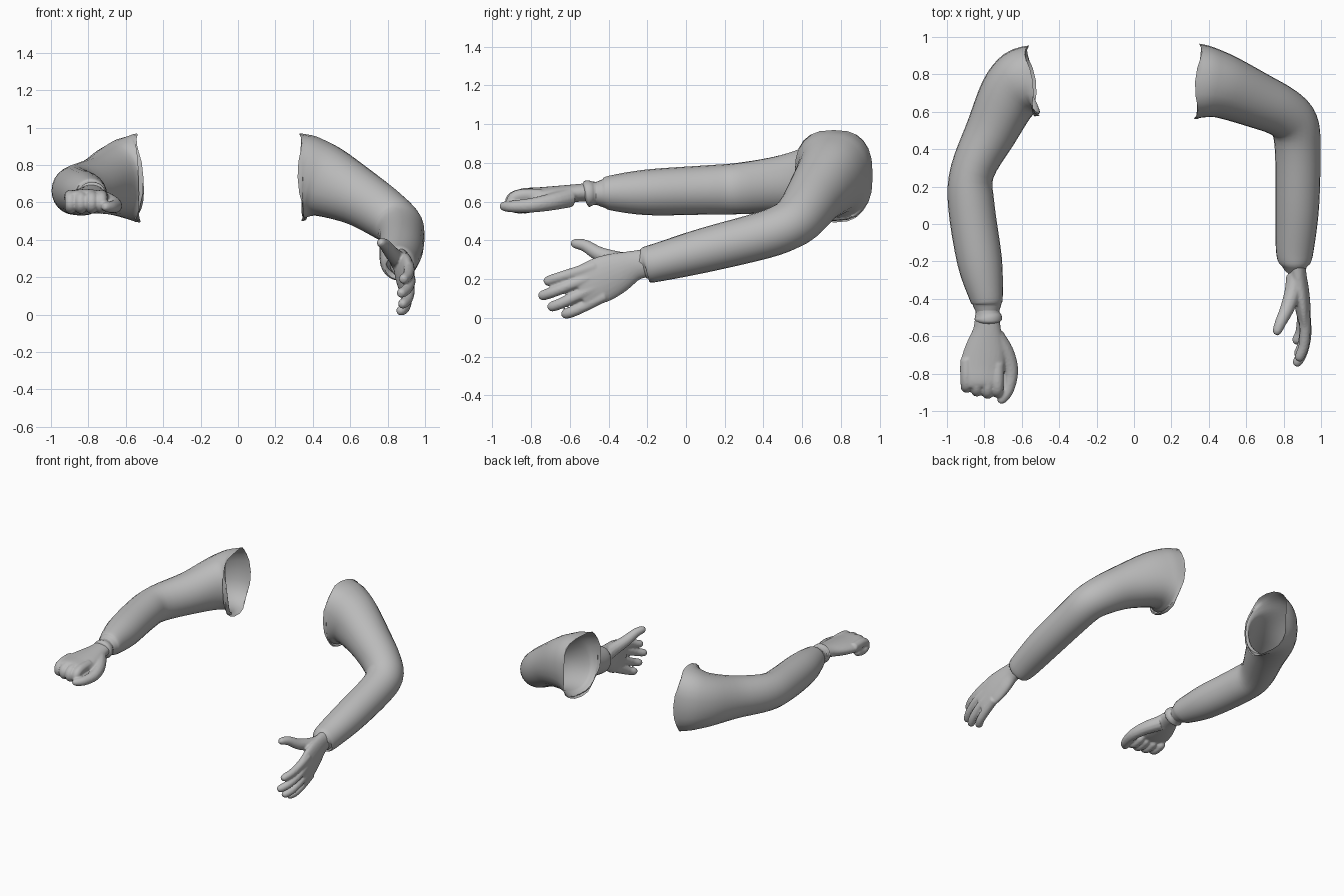
import bpy, bmesh, math
from mathutils import Vector

if "Cube" in bpy.data.objects:
    bpy.data.objects.remove(bpy.data.objects["Cube"])

grey = bpy.data.materials.new("soft grey")
grey.use_nodes = True
colour = (0.5, 0.5, 0.5, 1)
grey.diffuse_color = colour
grey.node_tree.nodes["Principled BSDF"].inputs["Base Color"].default_value = colour
UP, SIDE = Vector((0, 0, 1)), Vector((1, 0, 0))


def spline(rows, steps):
    """Catmull-Rom interpolation of (x, y, z, half width, half height) rows."""
    out = []
    for i in range(len(rows) - 1):
        a, b, c, d = (rows[max(0, min(len(rows) - 1, i + k))] for k in (-1, 0, 1, 2))
        for s in range(steps):
            t = s / steps
            out.append([q + t * (r - p) / 2
                        + t * t * (2 * p - 5 * q + 4 * r - e) / 2
                        + t ** 3 * (3 * q - p - 3 * r + e) / 2
                        for p, q, r, e in zip(a, b, c, d)])
    return out + [list(rows[-1])]


def rounded(value, power):
    return math.copysign(abs(value) ** power, value)


def loft(bm, rows, sides=24, steps=4, ref=UP, shoulder=False):
    """Skin elliptical rings along a path; a shoulder starts squarish, open and uneven."""
    pts = spline(rows, steps)
    rings = []
    for i, p in enumerate(pts):
        before, after = pts[max(0, i - 1)], pts[min(len(pts) - 1, i + 1)]
        axis = (Vector(after[:3]) - Vector(before[:3])).normalized()
        across = axis.cross(ref).normalized()
        upward = across.cross(axis)
        power = 1 - 0.24 * max(0, 1 - i / 12) if shoulder else 1
        ring = []
        for k in range(sides):
            u = math.tau * k / sides
            v = (Vector(p[:3]) + across * p[3] * rounded(math.cos(u), power)
                 + upward * p[4] * rounded(math.sin(u), power))
            if shoulder and i == 0:
                v -= axis * 0.012 * math.cos(4 * u)
            ring.append(bm.verts.new(v))
        rings.append(ring)
    for r, s in zip(rings, rings[1:]):
        for k in range(sides):
            n = (k + 1) % sides
            bm.faces.new((r[k], r[n], s[n], s[k]))
    if not shoulder:
        bm.faces.new(rings[0][::-1])
    bm.faces.new(rings[-1])


def finish(bm, name):
    bmesh.ops.recalc_face_normals(bm, faces=bm.faces)
    mesh = bpy.data.meshes.new(name)
    bm.to_mesh(mesh)
    bm.free()
    mesh.materials.append(grey)
    ob = bpy.data.objects.new(name, mesh)
    bpy.context.collection.objects.link(ob)
    bpy.ops.object.select_all(action="DESELECT")
    ob.select_set(True)
    bpy.context.view_layer.objects.active = ob
    bpy.ops.object.shade_smooth_by_angle(angle=math.radians(50))
    return ob


def tube(name, rows, **options):
    bm = bmesh.new()
    loft(bm, rows, **options)
    return finish(bm, name)


def digit(bm, path, r0, r1, ref):
    n = len(path) - 1
    rows = [(*p, r0 + (r1 - r0) * i / n, r0 + (r1 - r0) * i / n) for i, p in enumerate(path)]
    # rounded fingertip
    tip, prev = Vector(path[-1]), Vector(path[-2])
    end = tip + (tip - prev).normalized() * r1 * 0.8
    rows.append((*end, r1 * 0.5, r1 * 0.5))
    loft(bm, rows, sides=12, ref=ref)


def hand(name, palm, fingers, thumb, radius, ref):
    bm = bmesh.new()
    loft(bm, palm)
    for path in fingers:
        digit(bm, path, radius, radius * 0.82, ref)
    digit(bm, thumb, 0.052, 0.025, UP)
    ob = finish(bm, name)
    # fuse palm and digits into one soft skin
    fuse = ob.modifiers.new("fuse", "REMESH")
    fuse.mode = "VOXEL"
    fuse.voxel_size = 0.007
    fuse.use_smooth_shade = True
    soft = ob.modifiers.new("soften", "SMOOTH")
    soft.factor = 0.5
    soft.iterations = 4


# Left arm: lowered sleeve, cuff and open hand with the thumb up
tube("left_sleeve", [
    (.345, .762, .735, .202, .235), (.39, .757, .733, .192, .22), (.48, .735, .708, .172, .192),
    (.65, .665, .625, .15, .155),
    (.79, .6, .535, .135, .137), (.857, .53, .478, .13, .126), (.875, .4, .427, .122, .122),
    (.873, .1, .35, .117, .115), (.86, -.13, .29, .102, .1), (.86, -.205, .273, .086, .092),
    (.86, -.215, .27, .062, .067)], shoulder=True)
tube("left_cuff", [
    (.868, -.17, .285, .06, .07), (.87, -.2, .28, .06, .078),
    (.87, -.217, .276, .056, .076), (.87, -.225, .274, .045, .068)])
hand("left_hand", [
    (.87, -.17, .285, .05, .072), (.875, -.26, .272, .046, .077), (.887, -.35, .235, .048, .105),
    (.9, -.43, .2, .043, .118), (.91, -.51, .168, .034, .113), (.915, -.555, .15, .026, .102)],
    [[(.91, -.47, .265), (.915, -.56, .237), (.908, -.65, .21), (.885, -.712, .19)],
     [(.91, -.47, .215), (.92, -.58, .176), (.903, -.68, .136), (.873, -.74, .115)],
     [(.91, -.45, .165), (.915, -.55, .119), (.903, -.64, .077), (.88, -.693, .057)],
     [(.905, -.42, .115), (.9, -.51, .068), (.89, -.58, .034), (.87, -.622, .02)]],
    [(.865, -.28, .282), (.85, -.36, .3), (.82, -.45, .33), (.787, -.52, .372),
     (.765, -.573, .384)], .032, UP)

# Right arm: raised sleeve, rolled cuff and curled hand with the palm down
tube("right_sleeve", [
    (-.545, .765, .73, .19, .238), (-.6, .75, .727, .185, .217), (-.67, .68, .715, .163, .185),
    (-.76, .5, .69, .14, .15), (-.865, .28, .668, .118, .133), (-.87, .1, .66, .124, .127),
    (-.825, -.2, .648, .12, .118), (-.79, -.39, .645, .09, .09), (-.785, -.43, .643, .077, .072),
    (-.783, -.475, .643, .06, .055)], shoulder=True)
tube("right_cuff", [
    (-.785, -.43, .645, .06, .058), (-.783, -.475, .643, .064, .06),
    (-.78, -.5, .642, .074, .068), (-.78, -.515, .64, .071, .066), (-.78, -.525, .638, .055, .05)])
knuckles = [(-.895, .016), (-.84, -.004), (-.782, -.016), (-.73, -.01)]
curl = [(-.74, .632), (-.83, .633), (-.878, .618), (-.886, .585), (-.85, .568), (-.79, .58)]
hand("right_hand", [
    (-.785, -.48, .65, .065, .048), (-.785, -.56, .645, .074, .046), (-.795, -.66, .632, .106, .05),
    (-.81, -.76, .624, .12, .05), (-.817, -.84, .628, .11, .042), (-.817, -.87, .626, .1, .03)],
    [[(x, y + shift, z) for y, z in curl] for x, shift in knuckles],
    [(-.745, -.6, .622), (-.685, -.69, .6), (-.657, -.79, .582), (-.675, -.89, .575),
     (-.708, -.94, .576)], .035, SIDE)
